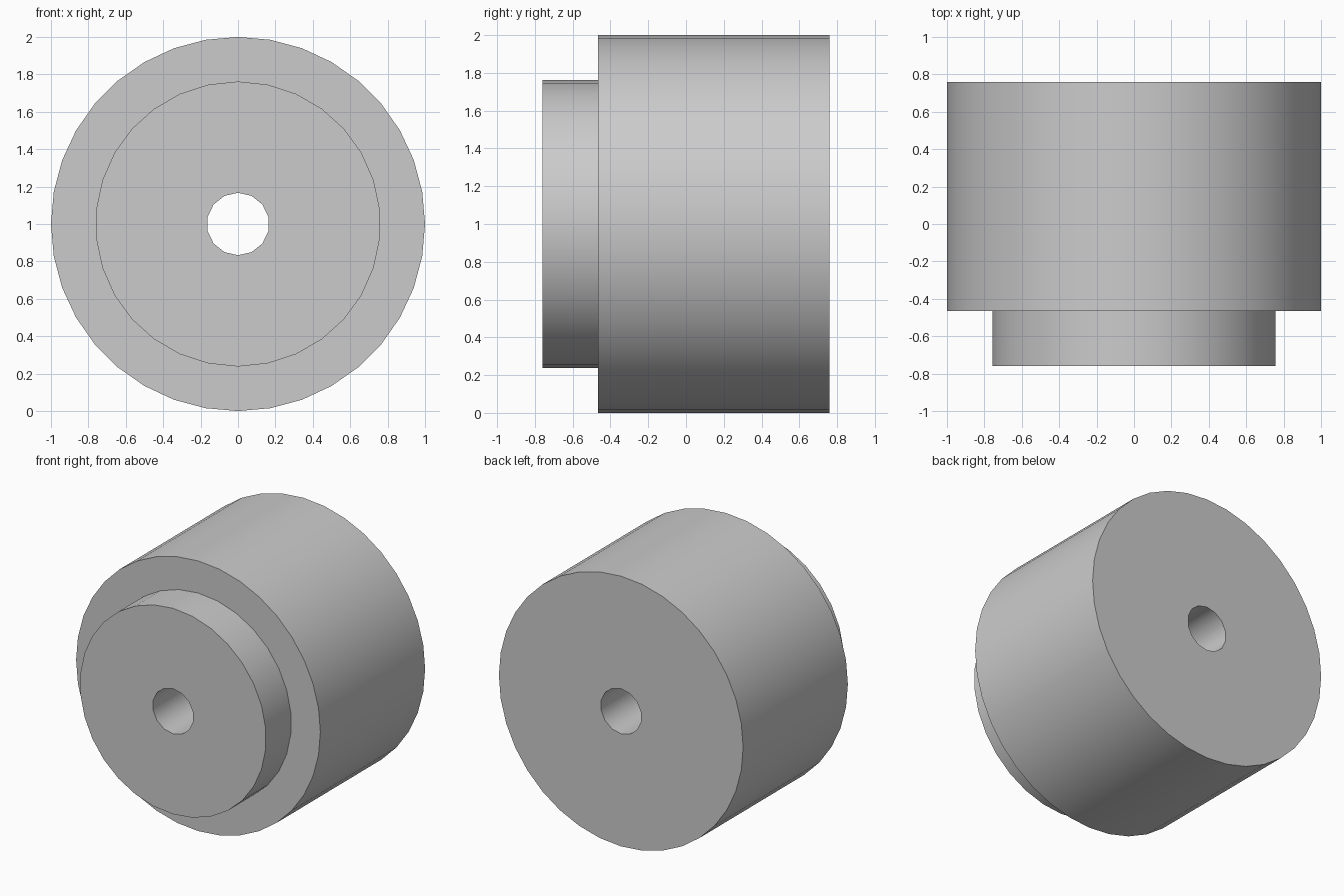
import bpy
import bmesh
from math import sin, cos, tau, radians

default_cube = bpy.data.objects.get("Cube")
if default_cube:
    bpy.data.objects.remove(default_cube, do_unlink=True)

# Single grey material
grey = bpy.data.materials.new("plain grey")
grey.use_nodes = True
colour = (0.6, 0.6, 0.6, 1)
grey.diffuse_color = colour
grey.node_tree.nodes["Principled BSDF"].inputs["Base Color"].default_value = colour

FRONT, STEP, BACK = -0.76, -0.465, 0.76
AXIS_HEIGHT = 1.0

bm = bmesh.new()


def ring(radius, sides, y):
    """Closed loop of edges around the y axis, with a vertex at the top."""
    verts = [bm.verts.new((radius * sin(tau * i / sides), y,
                           AXIS_HEIGHT + radius * cos(tau * i / sides)))
             for i in range(sides)]
    return [bm.edges.new((verts[i - 1], verts[i])) for i in range(sides)]


def tube(radius, sides, y0, y1):
    """Cylindrical wall; returns its two end loops."""
    ends = ring(radius, sides, y0), ring(radius, sides, y1)
    bmesh.ops.bridge_loops(bm, edges=ends[0] + ends[1])
    return ends


# Walls of the drum, the front collar and the through bore
drum_front, drum_back = tube(1.0, 36, STEP, BACK)
collar_front, collar_back = tube(0.762, 30, FRONT, STEP)
bore_front, bore_back = tube(0.167, 14, FRONT, BACK)

# Flat annular faces: collar front, shoulder and drum back
for outer, inner in ((collar_front, bore_front),
                     (drum_front, collar_back),
                     (drum_back, bore_back)):
    bmesh.ops.triangle_fill(bm, edges=outer + inner, use_beauty=True)

bmesh.ops.recalc_face_normals(bm, faces=bm.faces[:])

mesh = bpy.data.meshes.new("stepped_bushing")
bm.to_mesh(mesh)
bm.free()
mesh.materials.append(grey)

bushing = bpy.data.objects.new("stepped_bushing", mesh)
bpy.context.collection.objects.link(bushing)

# Smooth walls with sharp rims
bpy.ops.object.select_all(action='DESELECT')
bushing.select_set(True)
bpy.context.view_layer.objects.active = bushing
bpy.ops.object.shade_smooth_by_angle(angle=radians(30))
